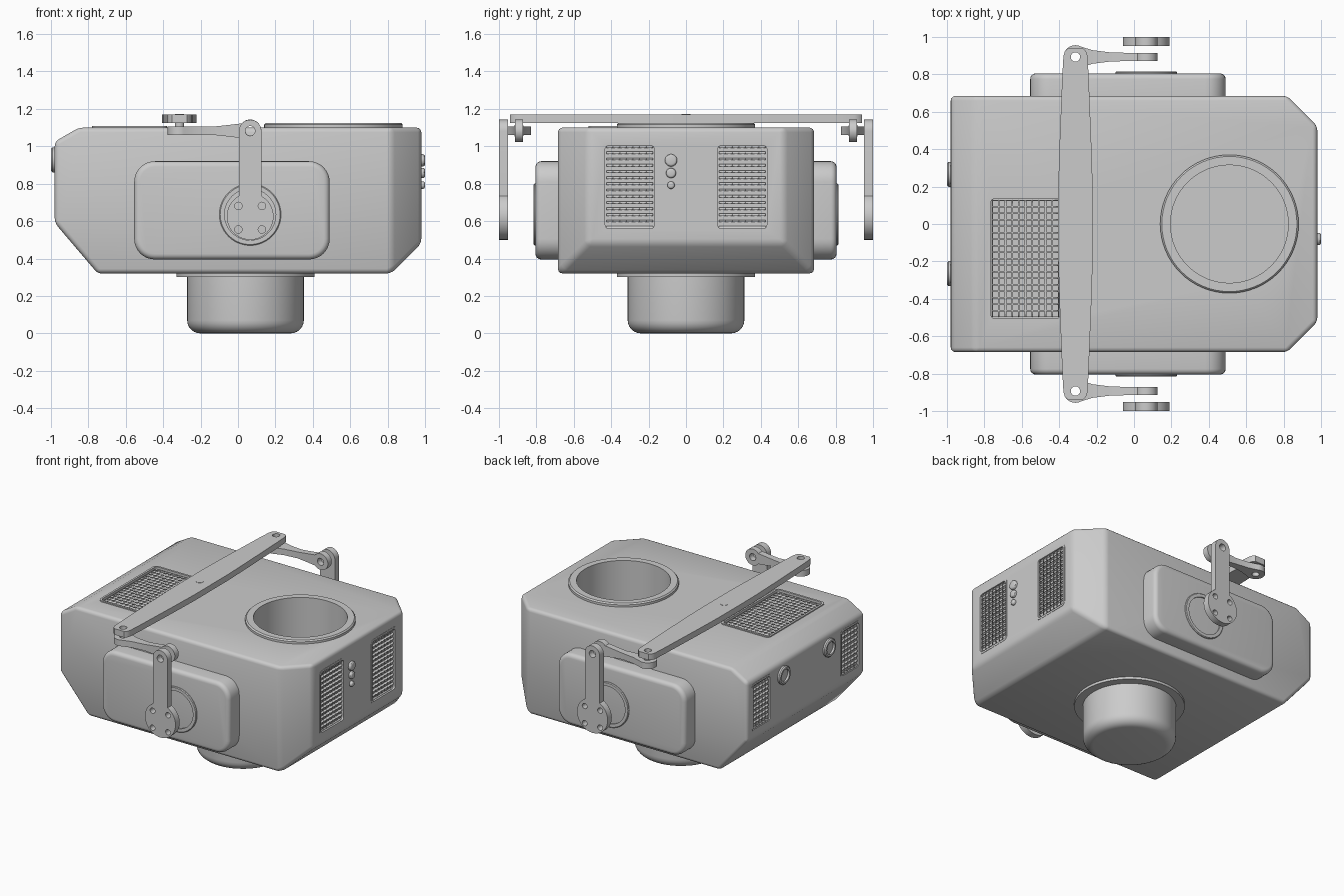
import bpy, bmesh
from math import sin, cos, pi, radians, sqrt
from mathutils import Vector

if "Cube" in bpy.data.objects:
    bpy.data.objects.remove(bpy.data.objects["Cube"])

MAP = {'X': lambda u, v, w: (w, u, v),
       'Y': lambda u, v, w: (u, w, v),
       'Z': lambda u, v, w: (u, v, w)}


def finish(name, bm):
    bmesh.ops.recalc_face_normals(bm, faces=bm.faces)
    me = bpy.data.meshes.new(name)
    bm.to_mesh(me)
    bm.free()
    ob = bpy.data.objects.new(name, me)
    bpy.context.collection.objects.link(ob)
    return ob


def activate(ob):
    bpy.ops.object.select_all(action='DESELECT')
    ob.select_set(True)
    bpy.context.view_layer.objects.active = ob


def arc(cu, cv, r, a0, a1, n):
    return [(cu + r * cos(radians(a0 + (a1 - a0) * i / n)),
             cv + r * sin(radians(a0 + (a1 - a0) * i / n))) for i in range(n + 1)]


def circle(cu, cv, r, n=48):
    return arc(cu, cv, r, 0, 360, n)[:-1]


def rrect(u0, u1, v0, v1, r, n=6):
    return (arc(u1 - r, v1 - r, r, 0, 90, n) + arc(u0 + r, v1 - r, r, 90, 180, n)
            + arc(u0 + r, v0 + r, r, 180, 270, n) + arc(u1 - r, v0 + r, r, 270, 360, n))


def add_prism(bm, pts, axis, lo, hi, bevel=0, seg=3):
    a = [bm.verts.new(MAP[axis](u, v, lo)) for u, v in pts]
    b = [bm.verts.new(MAP[axis](u, v, hi)) for u, v in pts]
    bm.faces.new(a)
    top = bm.faces.new(b)
    for i in range(len(pts)):
        j = (i + 1) % len(pts)
        bm.faces.new((a[i], a[j], b[j], b[i]))
    if bevel:
        bmesh.ops.recalc_face_normals(bm, faces=bm.faces)
        bmesh.ops.bevel(bm, geom=list(top.edges), offset=bevel, segments=seg,
                        profile=0.5, affect='EDGES')


def prism(name, *args):
    bm = bmesh.new()
    add_prism(bm, *args)
    return finish(name, bm)


def cut(ob, prisms):
    # subtract several prisms from an object
    bm = bmesh.new()
    for p in prisms:
        add_prism(bm, *p)
    c = finish("cutter", bm)
    c.hide_render = True
    m = ob.modifiers.new("cut", 'BOOLEAN')
    m.operation, m.solver, m.object = 'DIFFERENCE', 'EXACT', c
    activate(ob)
    bpy.ops.object.modifier_apply(modifier=m.name)
    bpy.data.objects.remove(c)


def ring(name, cu, cv, r0, r1, axis, lo, hi, n=64):
    # annulus with a small chamfer on the outer rim
    c = 0.25 * (hi - lo)
    prof = [(r0, lo), (r0, hi), (r1 - abs(c), hi), (r1, hi - c), (r1, lo)]
    bm = bmesh.new()
    rows = [[bm.verts.new(MAP[axis](cu + r * cos(2 * pi * i / n), cv + r * sin(2 * pi * i / n), w))
             for i in range(n)] for r, w in prof]
    for k in range(len(rows)):
        p, q = rows[k], rows[(k + 1) % len(rows)]
        for i in range(n):
            j = (i + 1) % n
            bm.faces.new((p[i], p[j], q[j], q[i]))
    return finish(name, bm)


def lattice(name, u0, u1, v0, v1, axis, w, depth):
    # perforated sheet: grid with every cell inset and opened
    bm = bmesh.new()
    nu, nv = round((u1 - u0) / 0.034), round((v1 - v0) / 0.034)
    bmesh.ops.create_grid(bm, x_segments=nu, y_segments=nv, size=1)
    for v in bm.verts:
        v.co = MAP[axis](u0 + (u1 - u0) * (v.co.x + 1) / 2, v0 + (v1 - v0) * (v.co.y + 1) / 2, w)
    cells = list(bm.faces)
    bmesh.ops.inset_individual(bm, faces=cells, thickness=0.006)
    bmesh.ops.delete(bm, geom=cells, context='FACES')
    ob = finish(name, bm)
    m = ob.modifiers.new("thickness", 'SOLIDIFY')
    m.thickness, m.offset = depth, 0


# main housing: box trimmed by chamfer planes
bm = bmesh.new()
bmesh.ops.create_cube(bm, size=1)
for v in bm.verts:
    v.co = Vector((v.co.x * 1.96, v.co.y * 1.37, 0.71 + v.co.z * 0.78))
for co, no in [((.82, .685, 0), (1, 1, 0)), ((.82, -.685, 0), (1, -1, 0)),
               ((.82, 0, .32), (1, 0, -1)), ((-.75, 0, .32), (-.27, 0, -.23)),
               ((-.85, 0, 1.10), (-.075, 0, .13))]:
    bmesh.ops.bisect_plane(bm, geom=bm.verts[:] + bm.edges[:] + bm.faces[:], dist=1e-5,
                           plane_co=co, plane_no=no, clear_outer=True)
    bmesh.ops.holes_fill(bm, edges=[e for e in bm.edges if e.is_boundary], sides=0)
bmesh.ops.bevel(bm, geom=bm.edges[:], offset=0.025, segments=3, profile=0.5, affect='EDGES')
body = finish("housing", bm)

# grille recesses and round top opening
grilles = [(s, a, b) for s in (-1, 1) for a, b in [(.155, .445)]]
holes = [(circle(.51, 0, .315, 64), 'Z', .47, 1.3)]
panels = []
for s in (-1, 1):
    panels.append((*sorted((s * .155, s * .447)), .545, 1.02, 'X', .98, 1))
    panels.append((*sorted((s * .405, s * .63)), .64, .995, 'X', -.98, -1))
panels.append((-.78, -.38, -.52, .15, 'Z', 1.10, 1))
for u0, u1, v0, v1, ax, w, d in panels:
    holes.append((rrect(u0 + .01, u1 - .01, v0 + .01, v1 - .01, .025), ax, w - .018 * d, w + .1 * d))
cut(body, holes)
for i, (u0, u1, v0, v1, ax, w, d) in enumerate(panels):
    lattice(f"grille_mesh_{i}", u0 + .022, u1 - .022, v0 + .022, v1 - .022, ax, w - .011 * d, .012)
    top = .008 if ax == 'Z' else .002
    fr = prism(f"grille_frame_{i}", rrect(u0, u1, v0, v1, .03), ax, w - .016 * d, w + top * d)
    cut(fr, [(rrect(u0 + .015, u1 - .015, v0 + .015, v1 - .015, .02), ax, w - .1 * d, w + .1 * d)])

# top collar, bottom drum and its flange
ring("top_collar", .51, 0, .315, .37, 'Z', 1.09, 1.125)
prism("bottom_flange", circle(.04, 0, .37, 64), 'Z', .34, .302)
prism("bottom_drum", circle(.04, 0, .312, 64), 'Z', .34, 0, .07, 6)

# indicator buttons on the right end
for i, (z, r) in enumerate([(.925, .033), (.857, .027), (.792, .02)]):
    prism(f"button_{i}", circle(-.08, z, r, 24), 'X', .97, 1.0, .012)

# pivot beam across the top
hw = [(.94, .04), (.925, .056), (.9, .064), (.8, .07), (.45, .084), (.2, .092)]
right = [(-.313 + w, y) for y, w in hw] + [(-.313 + w, -y) for y, w in reversed(hw)]
beam = prism("pivot_beam", right + [(-.626 - x, y) for x, y in reversed(right)], 'Z', 1.125, 1.17)
cut(beam, [(circle(-.313, s * .893, .025, 24), 'Z', 1, 1.3) for s in (-1, 1)])
prism("beam_pin", circle(-.313, 0, .025, 24), 'Z', 1.08, 1.172)

for s, side in ((-1, "front"), (1, "back")):
    # side pod and its bearing ring
    prism(f"{side}_pod", rrect(-.555, .49, .395, .92, .11, 8), 'Y', s * .66, s * .805, .03, 4)
    ring(f"{side}_bearing_ring", .065, .635, .137, .165, 'Y', s * .795, s * .815)
    # crank: disc with an upright arm
    out = arc(.065, .625, .125, 61.3, -241.3, 40) + arc(.065, 1.082, .06, 180, 0, 16)
    crank = prism(f"{side}_crank", out, 'Y', s * .952, s * 1.0)
    cut(crank, [(circle(.065, 1.082, .026, 24), 'Y', s * .9, s * 1.1)]
        + [(circle(.065 + a * .063, .618 + b * .063, .02, 20), 'Y', s * .9, s * 1.1)
           for a in (-1, 1) for b in (-1, 1)])
    # twisted link: flat eye at one end, upright eye at the other
    st = [(-.313 - .063 * cos(radians(a)), max(.004, .063 * sin(radians(a))), .0225)
          for a in range(0, 121, 10)]
    st += [(-.22, .036, .0225), (-.12, .0235, .0235), (-.05, .0225, .031), (0, .0225, .037)]
    st += [(.065 + .06 * cos(radians(a)), .0225, max(.004, .06 * sin(radians(a))))
           for a in range(140, -1, -10)]
    bm = bmesh.new()
    rows = [[bm.verts.new((x, s * .893 + a * wy, 1.083 + b * hz))
             for a, b in ((-1, -1), (1, -1), (1, 1), (-1, 1))] for x, wy, hz in st]
    bm.faces.new(rows[0])
    bm.faces.new(rows[-1])
    for p, q in zip(rows, rows[1:]):
        for i in range(4):
            bm.faces.new((p[i], p[(i + 1) % 4], q[(i + 1) % 4], q[i]))
    link = finish(f"{side}_link", bm)
    cut(link, [(circle(-.313, s * .893, .025, 24), 'Z', .9, 1.3),
               (circle(.065, 1.083, .026, 24), 'Y', s * .8, s * .94)])
    # round socket on the left end
    ring(f"{side}_socket_ring", s * .265, .927, .045, .066, 'X', -.97, -1.0, 32)
    prism(f"{side}_socket_core", circle(s * .265, .927, .046, 32), 'X', -.97, -.985)

for ob in bpy.context.scene.objects:
    activate(ob)
    bpy.ops.object.shade_smooth_by_angle(angle=radians(30))
